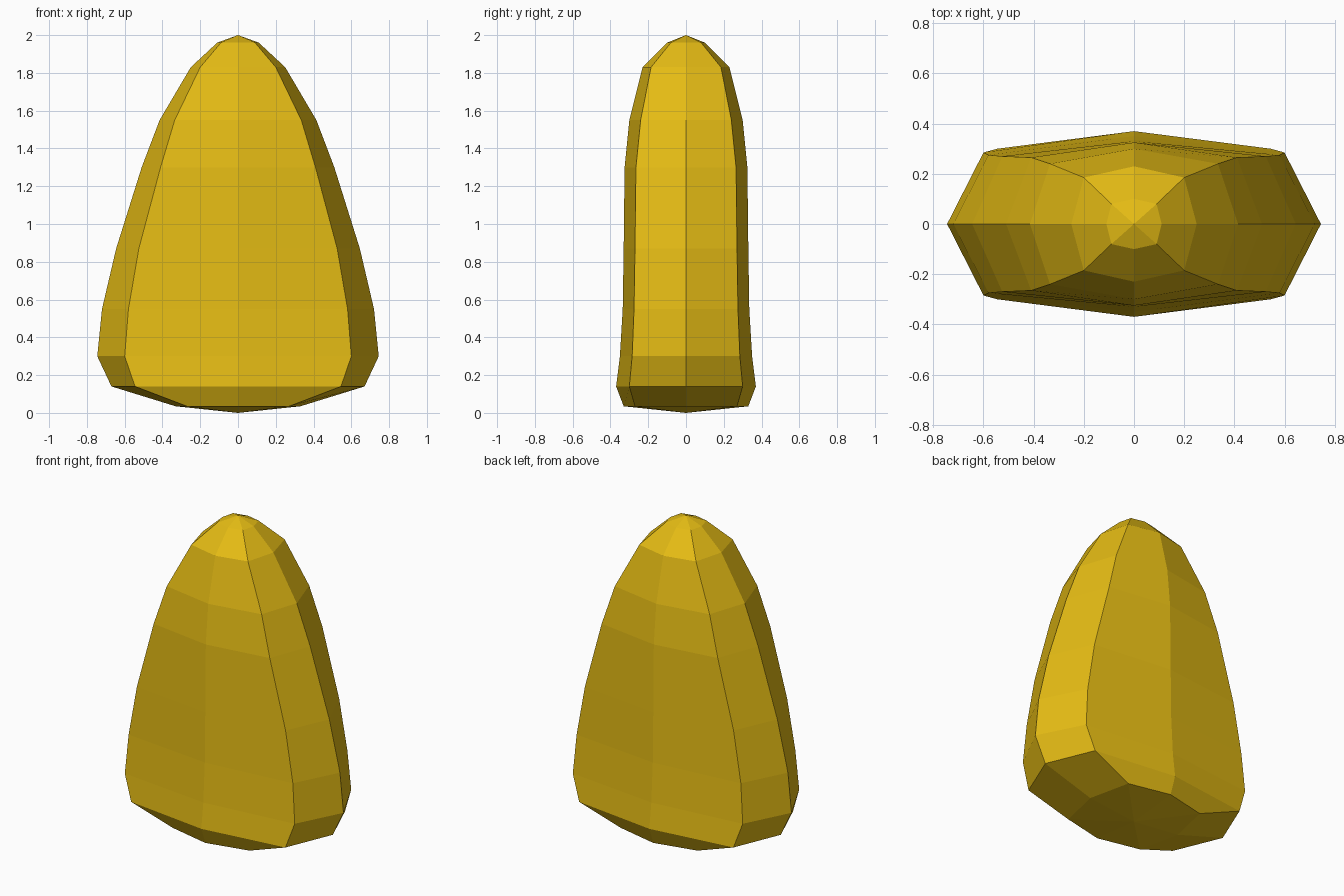
import bpy, bmesh

if "Cube" in bpy.data.objects:
    bpy.data.objects.remove(bpy.data.objects["Cube"])

# One flat colour
gold = bpy.data.materials.new("golden_yellow")
gold.diffuse_color = (0.78, 0.50, 0.007, 1.0)
gold.use_nodes = True
gold.node_tree.nodes["Principled BSDF"].inputs["Base Color"].default_value = gold.diffuse_color

# Rings from bottom to top: height, side x, corner x, corner y, front y
RINGS = [
    (0.035, 0.33, 0.27, 0.27, 0.33),
    (0.14, 0.67, 0.545, 0.30, 0.37),
    (0.30, 0.745, 0.60, 0.285, 0.35),
    (0.55, 0.72, 0.58, 0.275, 0.335),
    (0.87, 0.645, 0.525, 0.27, 0.33),
    (1.30, 0.51, 0.41, 0.265, 0.325),
    (1.55, 0.415, 0.335, 0.24, 0.30),
    (1.83, 0.25, 0.20, 0.185, 0.23),
    (1.96, 0.11, 0.09, 0.08, 0.10),
]


def add_ring(bm, z, side, cx, cy, front):
    """Eight-sided flattened ring, counter-clockwise from +x."""
    pts = [(side, 0), (cx, cy), (0, front), (-cx, cy),
           (-side, 0), (-cx, -cy), (0, -front), (cx, -cy)]
    return [bm.verts.new((x, y, z)) for x, y in pts]


# Faceted body: rings bridged together and closed by a tip at each end
bm = bmesh.new()
rings = [add_ring(bm, *r) for r in RINGS]
bottom = bm.verts.new((0, 0, 0))
top = bm.verts.new((0, 0, 2))
for i in range(8):
    j = (i + 1) % 8
    for lo, hi in zip(rings, rings[1:]):
        bm.faces.new((lo[i], lo[j], hi[j], hi[i]))
    bm.faces.new((bottom, rings[0][j], rings[0][i]))
    bm.faces.new((top, rings[-1][i], rings[-1][j]))
bmesh.ops.recalc_face_normals(bm, faces=bm.faces)

mesh = bpy.data.meshes.new("faceted_body")
bm.to_mesh(mesh)
bm.free()
mesh.materials.append(gold)
body = bpy.data.objects.new("faceted_body", mesh)
bpy.context.collection.objects.link(body)
